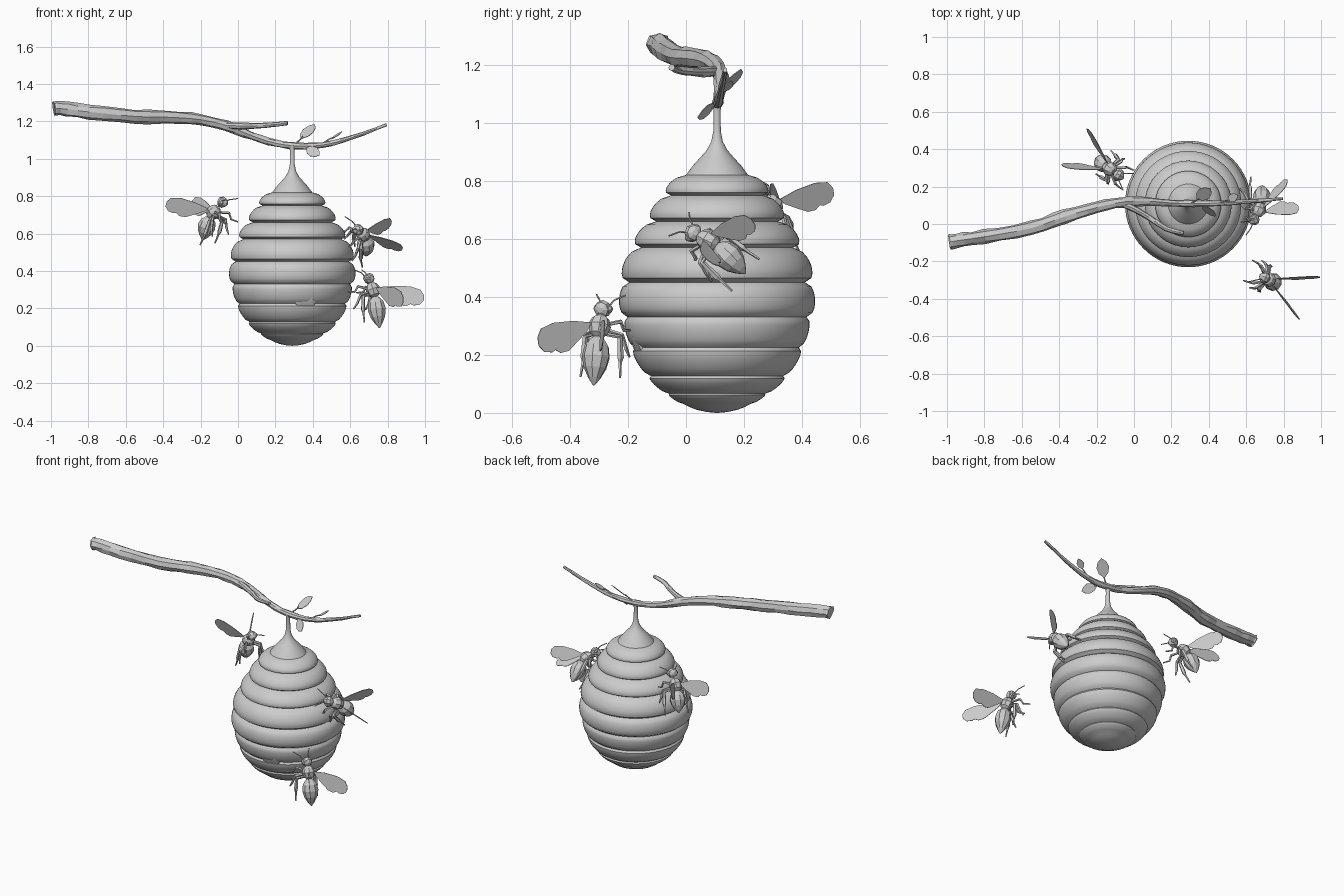
import bpy, bmesh, math, random
from mathutils import Vector as V

random.seed(4)
cube = bpy.data.objects.get("Cube")
if cube:
    bpy.data.objects.remove(cube)

GREY = (0.6, 0.6, 0.6, 1)
mat = bpy.data.materials.new("plain grey")
mat.use_nodes = True
mat.diffuse_color = GREY
mat.node_tree.nodes["Principled BSDF"].inputs["Base Color"].default_value = GREY


def finish(name, bm, smooth=False):
    bmesh.ops.recalc_face_normals(bm, faces=bm.faces)
    me = bpy.data.meshes.new(name)
    bm.to_mesh(me)
    bm.free()
    me.materials.append(mat)
    if smooth:
        me.shade_smooth()
        me.set_sharp_from_angle(angle=math.radians(35))
    ob = bpy.data.objects.new(name, me)
    bpy.context.collection.objects.link(ob)
    return ob


def loft(bm, pts, radii, sides=8, rough=0.0):
    """Skin round rings along a path and cap both ends."""
    pts = [V(p) for p in pts]
    ref = (pts[-1] - pts[0]).orthogonal().normalized()
    rings = []
    for i, (p, r) in enumerate(zip(pts, radii)):
        t = (pts[min(i + 1, len(pts) - 1)] - pts[max(i - 1, 0)]).normalized()
        a = (ref - t * ref.dot(t)).normalized()
        b = t.cross(a)
        ring = []
        for k in range(sides):
            ang = math.tau * k / sides
            rr = r * (1 + random.uniform(-rough, rough))
            ring.append(bm.verts.new(p + (a * math.cos(ang) + b * math.sin(ang)) * rr))
        rings.append(ring)
    for r0, r1 in zip(rings, rings[1:]):
        for k in range(sides):
            j = (k + 1) % sides
            bm.faces.new((r0[k], r0[j], r1[j], r1[k]))
    bm.faces.new(rings[0])
    bm.faces.new(rings[-1])


def spline(rows, steps=3):
    """Catmull-Rom through rows of x, y, z, radius."""
    rows = [V(r) for r in rows]
    out = []
    for i in range(len(rows) - 1):
        p0, p1, p2 = rows[max(i - 1, 0)], rows[i], rows[i + 1]
        p3 = rows[min(i + 2, len(rows) - 1)]
        for s in range(steps):
            t = s / steps
            out.append(0.5 * (2 * p1 + (p2 - p0) * t + (2 * p0 - 5 * p1 + 4 * p2 - p3) * t * t
                              + (3 * p1 - p0 - 3 * p2 + p3) * t ** 3))
    out.append(rows[-1])
    return [r.xyz for r in out], [r.w for r in out]


# Hive: stem and neck, then a stack of rounded coils between notches
CX, CY = 0.29, 0.107
profile = [(1.07, .016), (1.04, .012), (.97, .013), (.935, .02), (.905, .036), (.88, .058), (.85, .085)]
notches = [(.82, .107), (.75, .158), (.66, .21), (.57, .262), (.45, .303),
           (.33, .308), (.225, .282), (.127, .228), (.066, .165), (.032, .118)]
bulges = [.169, .224, .276, .324, .338, .315, .277, .216, .153]
for (z0, r0), (z1, r1), rb in zip(notches, notches[1:], bulges):
    lift = rb - (r0 + r1) / 2
    for s in range(8):
        t = s / 8
        profile.append((z0 + (z1 - z0) * t, r0 + (r1 - r0) * t + lift * math.sqrt(4 * t * (1 - t))))
profile += [notches[-1], (.02, .095), (.01, .068), (.003, .035), (0, .004)]
bm = bmesh.new()
loft(bm, [(CX, CY, z) for z, r in profile], [r for z, r in profile], 64)
finish("hive", bm, True)

# Entrance: short lip with a shallow recess
mouth, out = V((.36, -.165, .232)), V((.22, -1, -.42)).normalized()
bm = bmesh.new()
loft(bm, [mouth + out * d for d in (-.06, .008, .014, .008, -.005)],
     [.05, .052, .048, .043, .041], 20)
finish("entrance_lip", bm, True)

# Branch and its side twigs
branches = {
    "branch": [(-.985, -.095, 1.268, .043), (-.95, -.09, 1.268, .038), (-.8, -.068, 1.25, .038),
               (-.55, -.022, 1.226, .037), (-.37, .04, 1.222, .036), (-.2, .088, 1.208, .03),
               (-.06, .117, 1.175, .028), (.08, .12, 1.12, .022), (.2, .112, 1.083, .019),
               (.32, .11, 1.068, .019), (.45, .112, 1.073, .015), (.6, .12, 1.11, .012),
               (.795, .135, 1.182, .008)],
    "side_twig": [(-.1, .112, 1.18, .014), (-.02, .09, 1.176, .018), (.08, .035, 1.175, .016),
                  (.17, -.025, 1.18, .013), (.265, -.05, 1.19, .011)],
    "leaf_stem_upper": [(.3, .11, 1.075, .005), (.33, .125, 1.1, .004), (.345, .135, 1.12, .003)],
    "leaf_stem_lower": [(.32, .11, 1.07, .005), (.36, .1, 1.06, .004), (.38, .09, 1.05, .003)],
    "leaf_stem_small": [(.44, .112, 1.072, .005), (.48, .12, 1.1, .004), (.51, .125, 1.115, .003)],
}
for name, rows in branches.items():
    bm = bmesh.new()
    loft(bm, *spline(rows), 8, .13 if "leaf" not in name else 0)
    finish(name, bm)


def blade(name, root, tip, wide, outline, thick=.003):
    """Thin plate: outline is (along, across) in units of its length."""
    root, tip, wide = V(root), V(tip), V(wide)
    u = tip - root
    v = (wide - u * wide.dot(u) / u.length_squared).normalized()
    n = u.normalized().cross(v) * thick
    bm = bmesh.new()
    face = bm.faces.new([bm.verts.new(root + u * a + v * b * u.length - n / 2) for a, b in outline])
    ext = bmesh.ops.extrude_face_region(bm, geom=[face])
    bmesh.ops.translate(bm, vec=n, verts=[g for g in ext["geom"] if isinstance(g, bmesh.types.BMVert)])
    return finish(name, bm)


LEAF = [(0, 0), (.25, .23), (.55, .3), (.82, .2), (1, 0), (.82, -.2), (.55, -.3), (.25, -.23)]
blade("leaf_upper", (.335, .13, 1.105), (.41, .19, 1.185), (1, -.8, -.2), LEAF)
blade("leaf_lower", (.365, .1, 1.06), (.435, .04, 1.018), (.5, .3, .8), LEAF)
blade("leaf_small", (.5, .125, 1.105), (.555, .155, 1.145), (.5, -.8, .1), LEAF)

# Bees
WING = [(0, .02), (.3, .13), (.65, .2), (.88, .18), (.98, .08), (1, -.04), (.93, -.15), (.8, -.19),
        (.74, -.17), (.66, -.24), (.52, -.25), (.3, -.16), (.1, -.07)]
LIMBS = {  # rows of forward, dorsal, lateral, radius from the thorax
    "antenna": [(.065, -.02, .01, .004), (.1, -.035, .028, .003), (.125, -.065, .055, .003)],
    "front_leg": [(.01, -.02, .02, .007), (.03, -.06, .05, .008), (.005, -.085, .055, .006), (.015, -.125, .06, .004)],
    "middle_leg": [(-.01, -.02, .02, .007), (-.02, -.05, .065, .009), (-.06, -.075, .075, .007), (-.085, -.1, .08, .004)],
    "hind_leg": [(-.025, -.015, .02, .007), (-.03, -.035, .065, .01), (-.1, -.05, .07, .012),
                 (-.115, -.052, .07, .006), (-.17, -.055, .075, .004)],
}


def bee(tag, head, thorax, tip, wingtips):
    head, thorax, tip = V(head), V(thorax), V(tip)
    wingtips = [V(w) for w in wingtips]
    f = (head - tip).normalized()
    back = (wingtips[0] + wingtips[1]) / 2 - thorax
    d = (back - f * back.dot(f)).normalized()
    l = f.cross(d)
    # body segments
    bm = bmesh.new()
    along = (head - thorax).normalized()
    loft(bm, [thorax + along * k for k in (-.042, -.03, 0, .026, .038)], [.012, .03, .04, .03, .014], 8)
    face_dir = (f * .4 - d).normalized()
    loft(bm, [head + face_dir * k for k in (-.024, -.014, .004, .022, .034)], [.01, .026, .031, .022, .008], 8)
    waist = thorax - along * .036
    ts = (0, .06, .2, .42, .65, .85, 1)
    loft(bm, [waist.lerp(tip, t) for t in ts], [.008, .024, .042, .049, .04, .022, .003], 9)
    for s in (-1, 1):  # eyes
        loft(bm, [head + l * s * k + face_dir * .004 for k in (.012, .026, .034)], [.02, .017, .006], 6)
    finish(tag + "_bee_body", bm)
    # legs and antennae, mirrored
    for limb, rows in LIMBS.items():
        for s, side in ((1, "left"), (-1, "right")):
            bm = bmesh.new()
            loft(bm, [thorax + f * a + d * b + l * c * s for a, b, c, r in rows], [r for *_, r in rows], 5)
            finish(f"{tag}_bee_{side}_{limb}", bm)
    # wings
    for i, w in enumerate(wingtips):
        side = 1 if (w - thorax).dot(l) > 0 else -1
        root = thorax + d * .028 + l * side * .018
        blade(f"{tag}_bee_wing_{i + 1}", root, w, f, WING)


bee("left", (-.085, .262, .768), (-.13, .295, .715), (-.19, .345, .565),
    [(-.25, .51, .76), (-.387, .315, .755)])
bee("right", (.645, .025, .62), (.668, .075, .595), (.685, .205, .48),
    [(.82, .235, .655), (.88, .09, .515)])
bee("front", (.703, -.287, .358), (.722, -.298, .3), (.757, -.318, .095),
    [(.995, -.285, .25), (.885, -.51, .24)])
